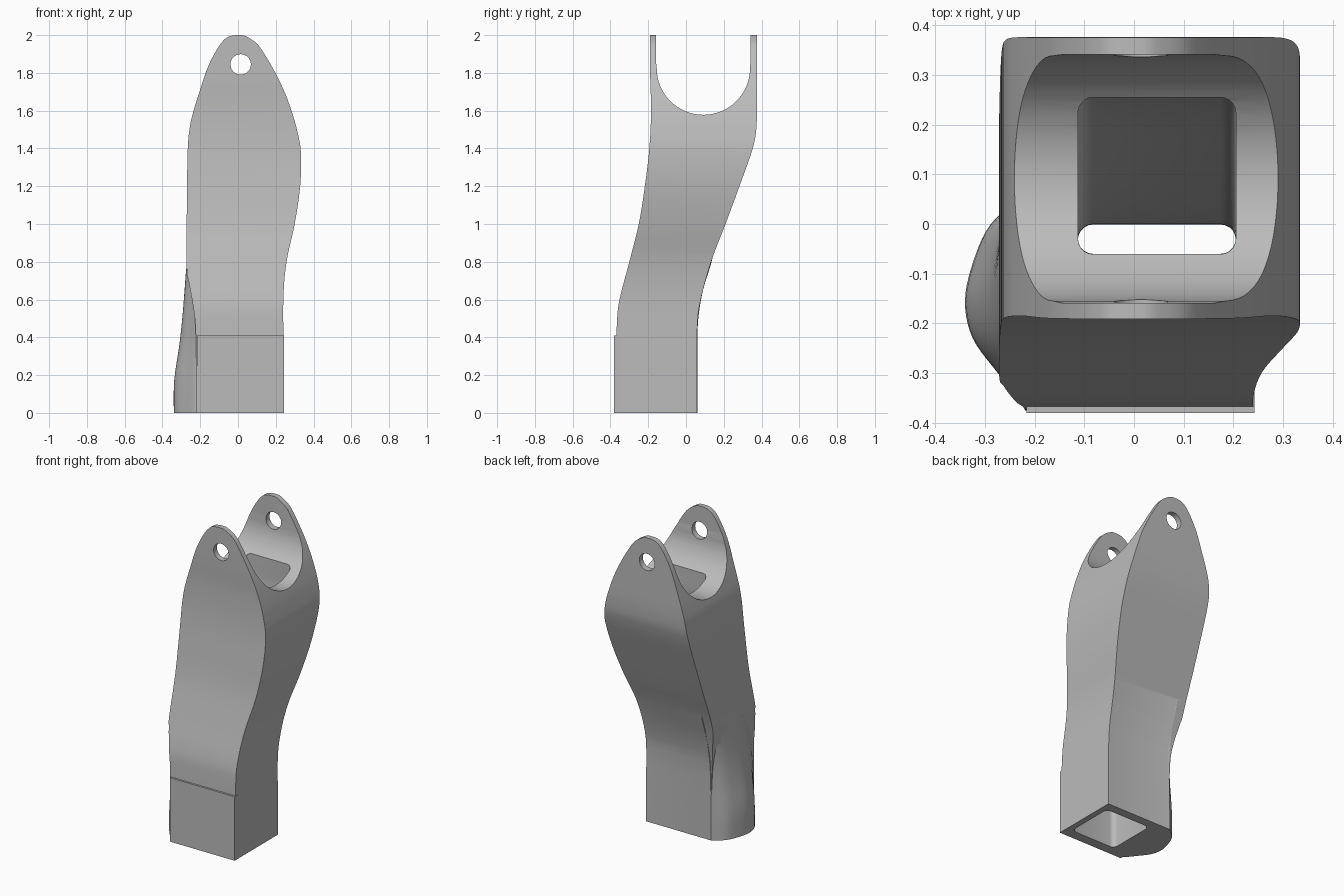
import bpy, bmesh, math
from mathutils import Vector

cube = bpy.data.objects.get("Cube")
if cube:
    bpy.data.objects.remove(cube, do_unlink=True)

grey = bpy.data.materials.new("plain grey")
grey.use_nodes = True
grey.diffuse_color = (0.5, 0.5, 0.5, 1)
grey.node_tree.nodes["Principled BSDF"].inputs["Base Color"].default_value = (0.5, 0.5, 0.5, 1)


def smooth(points, steps=5):
    """Catmull-Rom curve through an open row of points."""
    p = [Vector(q) for q in points]
    p = [2 * p[0] - p[1]] + p + [2 * p[-1] - p[-2]]
    out = []
    for a, b, c, d in zip(p, p[1:], p[2:], p[3:]):
        for i in range(steps):
            t = i / steps
            out.append(0.5 * (2 * b + (c - a) * t + (2 * a - 5 * b + 4 * c - d) * t * t
                              + (3 * b - a - 3 * c + d) * t ** 3))
    return out + [p[-2]]


def loft(name, rings):
    """Closed solid through matching rings of 3D points."""
    bm = bmesh.new()
    rows = [[bm.verts.new(co) for co in ring] for ring in rings]
    n = len(rows[0])
    for low, high in zip(rows, rows[1:]):
        for i in range(n):
            j = (i + 1) % n
            bm.faces.new((low[i], low[j], high[j], high[i]))
    bm.faces.new(rows[0][::-1])
    bm.faces.new(rows[-1])
    bmesh.ops.recalc_face_normals(bm, faces=bm.faces)
    mesh = bpy.data.meshes.new(name)
    bm.to_mesh(mesh)
    bm.free()
    mesh.materials.append(grey)
    obj = bpy.data.objects.new(name, mesh)
    bpy.context.collection.objects.link(obj)
    return obj


def combine(target, other, operation):
    other.hide_render = True
    mod = target.modifiers.new(operation, "BOOLEAN")
    mod.operation, mod.object, mod.solver = operation, other, "EXACT"
    bpy.context.view_layer.objects.active = target
    bpy.ops.object.modifier_apply(modifier=mod.name)
    bpy.data.objects.remove(other, do_unlink=True)


# Front outline (x, z): right edge up, over the rounded tab, left edge down
right_edge = [(0.243, 0), (0.242, 0.3), (0.24, 0.6), (0.257, 0.8), (0.3, 1.0), (0.329, 1.2),
              (0.333, 1.38), (0.312, 1.5), (0.283, 1.6), (0.246, 1.7), (0.198, 1.8),
              (0.14, 1.9), (0.1, 1.955), (0.05, 1.99), (0.02, 2.0)]
left_edge = [(-0.015, 2.0), (-0.062, 1.985), (-0.108, 1.93), (-0.16, 1.83), (-0.204, 1.7),
             (-0.235, 1.6), (-0.257, 1.5), (-0.268, 1.33), (-0.272, 0.8), (-0.262, 0.7),
             (-0.24, 0.58), (-0.225, 0.45), (-0.22, 0.2), (-0.22, 0)]
outline = [(x, max(0, min(2, z))) for x, z in smooth(right_edge + left_edge)]
limb = loft("limb_body", [[(x, y, z) for x, z in outline] for y in (-0.6, 0.6)])

# Side outline (y, z): front edge up, fork with round cup, back edge down
front_edge = [(-0.376, -0.1), (-0.374, 0.2), (-0.366, 0.47), (-0.352, 0.6), (-0.3, 0.8),
              (-0.25, 1.0), (-0.218, 1.2), (-0.194, 1.4), (-0.185, 1.6), (-0.19, 1.8), (-0.192, 2.1)]
back_edge = [(0.376, 2.1), (0.376, 1.75), (0.374, 1.53), (0.353, 1.4), (0.283, 1.2), (0.209, 1.0),
             (0.133, 0.8), (0.078, 0.6), (0.06, 0.46), (0.058, 0.2), (0.058, -0.1)]
cup = [(-0.16, 2.1), (-0.159, 1.86)]
for i in range(33):
    a = math.pi * (1 + i / 32)
    cup.append((0.092 + 0.247 * math.cos(a), 1.825 + 0.247 * math.sin(a)))
cup += [(0.341, 1.86), (0.342, 2.1)]
side = list(smooth(front_edge)) + cup + list(smooth(back_edge))
combine(limb, loft("side_shape", [[(x, y, z) for y, z in side] for x in (-0.6, 0.6)]), "INTERSECT")

# Rounded swelling low on one side: (height, outer x, backward shift)
swell = smooth([(0.06, 0.15), (0, 0.63), (-0.075, 0.88), (-0.155, 1), (-0.23, 0.89),
                (-0.3, 0.53), (-0.345, 0.27), (-0.362, 0.1)])
levels = smooth([(0, -0.34, 0), (0.17, -0.338, 0), (0.35, -0.312, 0), (0.5, -0.295, 0.005),
                 (0.65, -0.283, 0.03), (0.78, -0.272, 0.07), (0.9, -0.25, 0.1)], 3)
rings = []
for z, outer, shift in levels:
    ring = [(-0.2 + (outer + 0.2) * f, y + shift, z) for y, f in swell]
    rings.append(ring + [(-0.15, -0.33 + shift, z), (-0.15, 0.04 + shift, z)])
combine(limb, loft("side_swelling", rings), "UNION")

# Slightly raised panel at the foot of the front
panel = [(-0.217, -0.381), (0.243, -0.381), (0.243, -0.34), (-0.217, -0.34)]
combine(limb, loft("front_panel", [[(x, y, z) for x, y in panel] for z in (0, 0.41)]), "UNION")

# Square channel with rounded corners that follows the bend: (height, backward shift)
square = []
for k, (sx, sy) in enumerate([(1, 1), (-1, 1), (-1, -1), (1, -1)]):
    for i in range(6):
        a = math.pi / 2 * (k + i / 5)
        square.append((0.046 + sx * 0.128 + 0.031 * math.cos(a),
                       -0.158 + sy * 0.127 + 0.031 * math.sin(a)))
bend = smooth([(-0.1, 0), (0.3, 0), (0.5, 0.005), (0.75, 0.06), (1.0, 0.135), (1.25, 0.215),
               (1.45, 0.252), (1.6, 0.255), (1.8, 0.255)], 4)
combine(limb, loft("channel", [[(x, y + s, z) for x, y in square] for z, s in bend]), "DIFFERENCE")

# Pin hole through both fork tabs
circle = [2 * math.pi * i / 40 for i in range(40)]
combine(limb, loft("pin_hole", [[(0.014 + 0.054 * math.cos(a), y, 1.845 + 0.054 * math.sin(a))
                                 for a in circle] for y in (-0.7, 0.7)]), "DIFFERENCE")

# Smooth skin with crisp edges
bpy.ops.object.select_all(action="DESELECT")
limb.hide_render = False
limb.select_set(True)
bpy.context.view_layer.objects.active = limb
bpy.ops.object.shade_smooth_by_angle(angle=math.radians(30))
